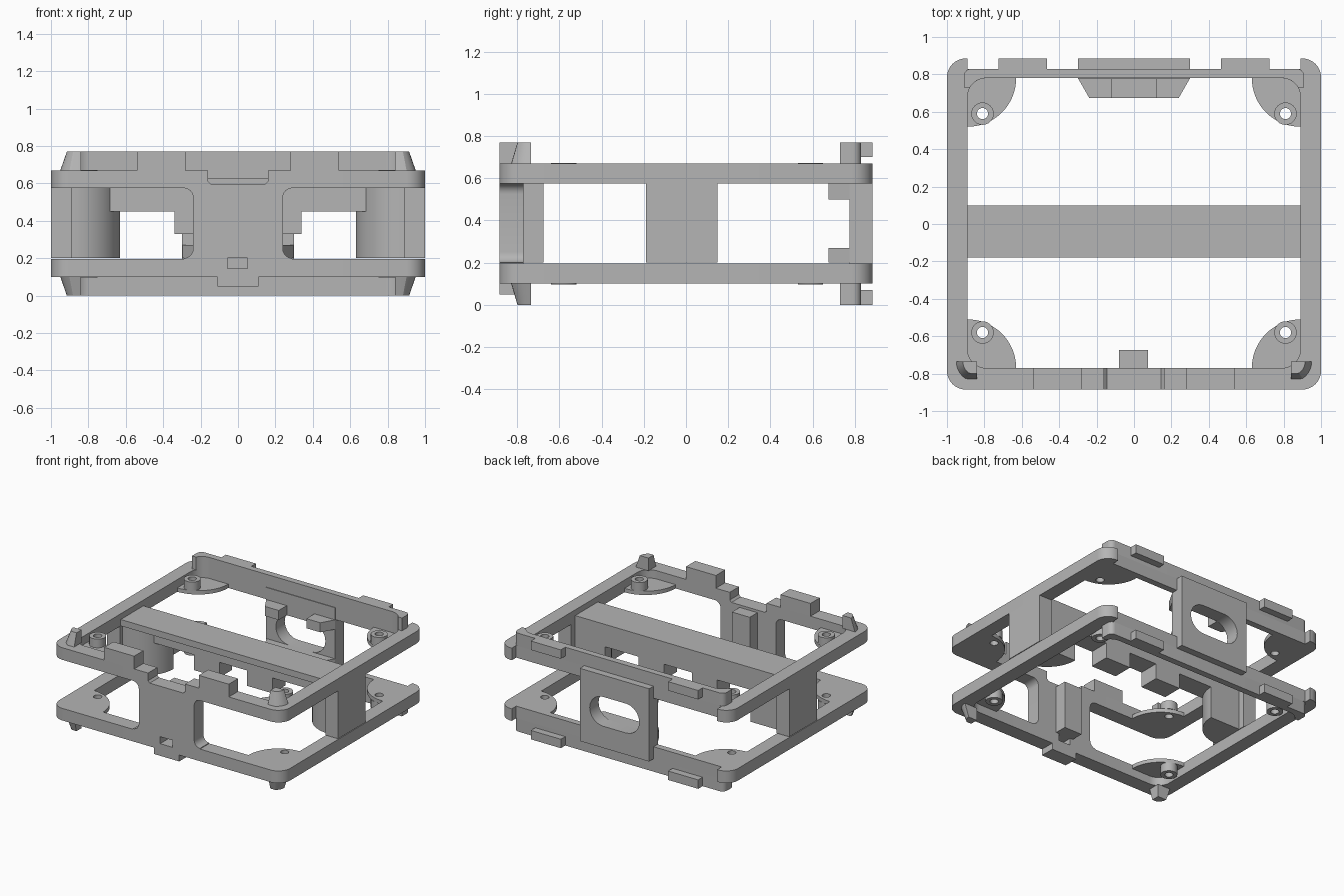
import bpy, bmesh, math
from math import cos, sin, radians
from mathutils import Matrix

old = bpy.data.objects.get("Cube")
if old:
    bpy.data.objects.remove(old, do_unlink=True)

GREY = (0.46, 0.46, 0.46, 1)
mat = bpy.data.materials.new("plain grey")
mat.use_nodes = True
mat.diffuse_color = GREY
mat.node_tree.nodes["Principled BSDF"].inputs["Base Color"].default_value = GREY
H = 0.77  # overall height


def finish(name, bm):
    bmesh.ops.remove_doubles(bm, verts=bm.verts, dist=0.0005)
    bmesh.ops.recalc_face_normals(bm, faces=bm.faces)
    mesh = bpy.data.meshes.new(name)
    bm.to_mesh(mesh)
    bm.free()
    mesh.materials.append(mat)
    ob = bpy.data.objects.new(name, mesh)
    bpy.context.collection.objects.link(ob)
    bpy.ops.object.select_all(action='DESELECT')
    ob.select_set(True)
    bpy.context.view_layer.objects.active = ob
    bpy.ops.object.shade_smooth_by_angle(angle=radians(30))
    return ob


def prism(name, loops, lo, hi, upright=False):
    """Extrude outline loops (later ones are holes) along z, or along y if upright."""
    cu = bpy.data.curves.new(name, 'CURVE')
    cu.dimensions, cu.fill_mode = '2D', 'BOTH'
    cu.extrude = (hi - lo) / 2
    for pts in loops:
        sp = cu.splines.new('POLY')
        sp.points.add(len(pts) - 1)
        for p, (a, b) in zip(sp.points, pts):
            p.co = (a, b, 0, 1)
        sp.use_cyclic_u = True
    tmp = bpy.data.objects.new(name, cu)
    bpy.context.collection.objects.link(tmp)
    bpy.context.view_layer.update()
    dg = bpy.context.evaluated_depsgraph_get()
    mesh = bpy.data.meshes.new_from_object(tmp.evaluated_get(dg))
    bm = bmesh.new()
    bm.from_mesh(mesh)
    bpy.data.objects.remove(tmp, do_unlink=True)
    bpy.data.meshes.remove(mesh)
    mid = (lo + hi) / 2
    m = Matrix.Translation((0, mid, 0)) @ Matrix.Rotation(radians(90), 4, 'X') \
        if upright else Matrix.Translation((0, 0, mid))
    bm.transform(m)
    return finish(name, bm)


def box(name, x0, x1, y0, y1, z0, z1):
    return prism(name, [[(x0, y0), (x1, y0), (x1, y1), (x0, y1)]], z0, z1)


def arc(cx, cy, r, a0, a1, n=10):
    return [(cx + r * cos(radians(a0 + (a1 - a0) * i / n)),
             cy + r * sin(radians(a0 + (a1 - a0) * i / n))) for i in range(n + 1)]


def sym(right):
    """Close a right-hand outline with its mirror image in x."""
    return right + [(-x, y) for x, y in reversed(right)]


def span(lo, hi, low):
    return (H - hi, H - lo) if low else (lo, hi)


# Upper and lower halves share rings, rear lips, corner lugs and bosses
ring = sym([(0, .83), (.89, .83), (.89, .885)] + arc(.9, .785, .1, 90, 0)
           + arc(.9, -.785, .1, 0, -90) + [(.29, -.885), (.29, -.77)]
           + arc(.79, -.67, .1, -90, 0) + arc(.79, .68, .1, 0, 90) + [(0, .78)])
lip = sym([(0, .83)] + arc(.87, .79, .04, 90, 0, 6) + [(.91, .73), (.877, .73)]
          + arc(.79, .68, .1, 30, 90) + [(0, .78)])
# the ring outline runs down one half and back, so drop the doubled seam points
ring_pts = [p for p in ring if p[0] != 0]
lip_pts = [p for p in lip if p[0] != 0]


def half(pts, inner_y, outer_y):
    """Order a right-hand strip so that both ends meet the mirrored strip."""
    right = [p for p in pts if p[0] > 0]
    return [(0, outer_y)] + right + [(0, inner_y)]


for low in (False, True):
    level = "lower" if low else "upper"
    for s, side in ((1, "left"), (-1, "right")):
        flip = lambda pts: [(s * x, y) for x, y in pts]
        tag = f"{level}_{side}"
        prism(f"{tag}_ring", [flip(half(ring_pts, .78, .83))], *span(.575, .67, low))
        prism(f"{tag}_rear_lip", [flip(half(lip_pts, .78, .83))], *span(.67, .77, low))
        xs = sorted((s * .465, s * .725))
        box(f"{tag}_rear_tab", *xs, .825, .885, *span(.70, .77, low))
        # quarter-round screw lugs with hollow bosses
        for end, cy, by in ((1, .78, .59), (-1, -.77, -.58)):
            where = f"{tag}_{'rear' if end > 0 else 'front'}"
            fan = [(.9, cy + end * .01)] + arc(.89, cy, .26, 180, 180 + end * 90, 18)
            prism(f"{where}_lug", [flip(fan), flip(arc(.81, by, .03, 0, 345, 23))],
                  *span(.575, .605, low))
            prism(f"{where}_boss", [flip(arc(.81, by, .06, 0, 345, 23)),
                                    flip(arc(.81, by, .03, 0, 345, 23))],
                  *span(.605, .673, low))
        # tapered corner feet
        bm = bmesh.new()
        for r, z in ((.11, .67), (.075, .77)):
            for x, y in [(.84, -.735)] + arc(.84, -.735, r, 0, -90, 8):
                y = max(y, -.735 - r * .85)
                bm.verts.new((s * x, y, H - z if low else z))
        bmesh.ops.convex_hull(bm, input=bm.verts)
        finish(f"{tag}_front_foot", bm)

# Front panel with top notch, lower tongue and a small slot
front = sym([(.16, .67), (.29, .67), (.29, .575)]
            + arc(.29, .525, .05, 90, 180, 6) + arc(.29, .25, .05, 180, 270, 6)
            + [(.29, .1), (.11, .1), (.11, .05)])
front += [(-.16, .61), (-.145, .595), (.145, .595), (.16, .61)]
slot = [(-.055, .145), (.05, .145), (.05, .2), (-.055, .2)]
prism("front_panel", [front, slot], -.885, -.77, True)
box("front_rib", -.08, .075, -.77, -.675, .2, .575)

# Rear plate with an oblong opening and its inner bracket
plate = [(-.3, .1), (.3, .1), (.3, .67), (-.3, .67)]
oblong = arc(.1, .385, .115, -90, 90) + arc(-.1, .385, .115, 90, 270)
prism("rear_plate", [plate, oblong], .775, .885, True)
prism("rear_bracket_base", [[(-.3, .78), (-.24, .675), (.24, .675), (.3, .78)]], .2, .27)

# Side parts, mirrored
for s, side in ((1, "left"), (-1, "right")):
    flip = lambda pts: [(s * x, y) for x, y in pts]
    prism(f"{side}_bracket_ear",
          [flip([(.12, .78), (.12, .675), (.24, .675), (.3, .78)])], .5, .575)
    box(f"{side}_front_tab", *sorted((s * .28, s * .54)), -.885, -.77, .67, .77)
    box(f"{side}_pillar", *sorted((s * .89, s)), -.19, .15, .2, .575)
    prism(f"{side}_rounded_column",
          [flip([(.89, .1)] + arc(.89, .1, .26, 180, 270, 14))], .2, .575)
    box(f"{side}_hanging_block", *sorted((s * .12, s * .34)), -.06, .1, .33, .575)

# Cross beam with its web underneath
box("cross_beam", -.89, .89, -.18, .1, .575, .625)
box("beam_web", -.89, .89, -.06, .1, .45, .575)
